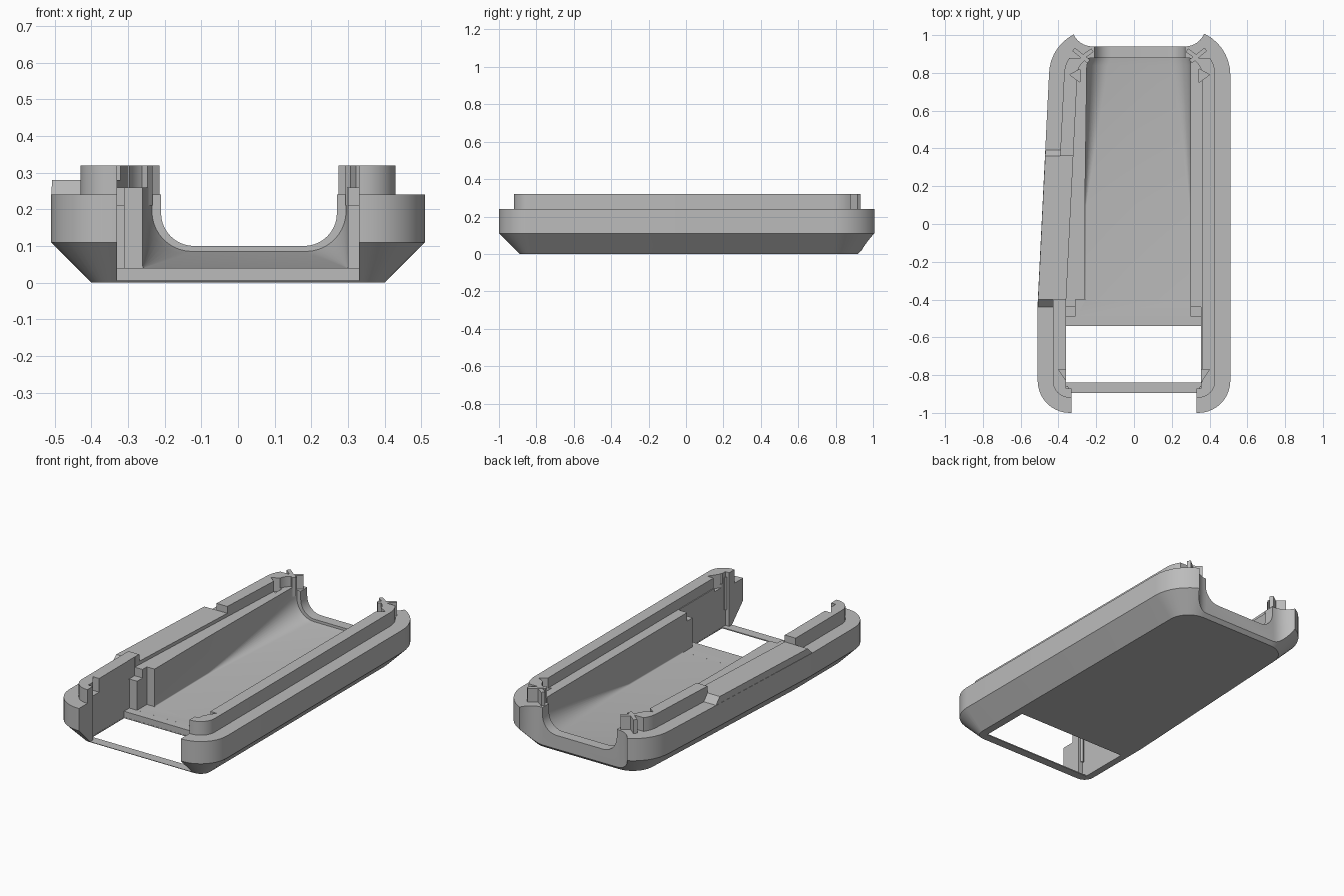
import bpy, bmesh
from math import sin, cos, pi, radians, hypot

old = bpy.data.objects.get("Cube")
if old:
    bpy.data.objects.remove(old, do_unlink=True)

grey = bpy.data.materials.new("plain grey")
grey.use_nodes = True
grey.diffuse_color = (0.5, 0.5, 0.5, 1)
for node in grey.node_tree.nodes:
    if node.type == 'BSDF_PRINCIPLED':
        node.inputs["Base Color"].default_value = (0.5, 0.5, 0.5, 1)


def loft(name, rings):
    """Closed solid through a list of equal point rings."""
    bm = bmesh.new()
    vs = [[bm.verts.new(p) for p in ring] for ring in rings]
    n = len(rings[0])
    bm.faces.new(vs[0])
    bm.faces.new(vs[-1])
    for a, b in zip(vs, vs[1:]):
        for i in range(n):
            j = (i + 1) % n
            bm.faces.new((a[i], a[j], b[j], b[i]))
    bmesh.ops.recalc_face_normals(bm, faces=bm.faces)
    mesh = bpy.data.meshes.new(name)
    bm.to_mesh(mesh)
    bm.free()
    mesh.materials.append(grey)
    ob = bpy.data.objects.new(name, mesh)
    bpy.context.collection.objects.link(ob)
    return ob


def prism(name, pts, z0, z1):
    return loft(name, [[(x, y, z) for x, y in pts] for z in (z0, z1)])


def box(name, x0, x1, y0, y1, z0, z1):
    return prism(name, [(x0, y0), (x1, y0), (x1, y1), (x0, y1)], z0, z1)


def bar(name, p, q, width, z0, z1):
    """Thin upright plate between two plan points."""
    dx, dy = q[0] - p[0], q[1] - p[1]
    k = width / 2 / hypot(dx, dy)
    nx, ny = -dy * k, dx * k
    pts = [(p[0] + nx, p[1] + ny), (p[0] - nx, p[1] - ny),
           (q[0] - nx, q[1] - ny), (q[0] + nx, q[1] + ny)]
    return prism(name, pts, z0, z1)


def combine(target, tool, operation='DIFFERENCE'):
    mod = target.modifiers.new("join", 'BOOLEAN')
    mod.operation = operation
    mod.solver = 'EXACT'
    mod.object = tool
    bpy.context.view_layer.objects.active = target
    bpy.ops.object.modifier_apply(modifier=mod.name)
    bpy.data.objects.remove(tool, do_unlink=True)


def arc(cx, cy, r, start, end, steps=10):
    return [(cx + r * cos(start + (end - start) * i / steps),
             cy + r * sin(start + (end - start) * i / steps))
            for i in range(steps + 1)]


def outline(inset):
    """Plan of the case: rounded corners, one flank tapering to the back."""
    return (arc(0.34, -0.83, 0.17 - inset, -pi / 2, 0)
            + arc(0.27, 0.79, 0.24 - inset, 0, pi / 2)
            + arc(-0.21, 0.79, 0.24 - inset, pi / 2, pi)
            + [(-0.51 + inset, -0.42)]
            + arc(-0.34, -0.83, 0.17 - inset, pi, 1.5 * pi))


def u_section(y, x0, x1, z, r):
    """Upright U profile with rounded lower corners."""
    pts = ([(x0, 0.6)] + arc(x0 + r, z + r, r, pi, 1.5 * pi)
           + arc(x1 - r, z + r, r, 1.5 * pi, 2 * pi) + [(x1, 0.6)])
    return [(x, y, h) for x, h in pts]


def flank_x(y):
    return -0.509 + 0.06 * max(0, y + 0.42) / 1.21


# Outer shell with sloping lower flanks
shell = loft("case_shell", [[(x, y, z) for x, y in outline(d)]
                            for d, z in ((0.11, 0), (0, 0.11), (0, 0.24))])

# Raised lip, lowered along the middle of one flank
lip = prism("lip", outline(0.08), 0.2, 0.32)
combine(lip, box("lip_gap", -0.7, -0.2, -0.40, 0.36, 0.28, 0.6))
combine(lip, box("lip_back_cut", -0.7, 0.7, 0.88, 1.2, 0.1, 0.6))
combine(shell, lip, 'UNION')

# Flat pad on the tapered flank
pad = loft("side_pad", [
    [(flank_x(a), a, z), (-0.30, a, z), (-0.30, b, z), (flank_x(b), b, z)]
    for a, b, z in ((-0.45, 0.40, 0.23), (-0.40, 0.36, 0.28))])
combine(shell, pad, 'UNION')

# Inner ledge below the lip
combine(shell, prism("ledge_cut", outline(0.15), 0.26, 0.6))

# Main cavity: square at the front, rounded and shallower at the back
combine(shell, loft("cavity", [
    u_section(-0.41, -0.26, 0.30, 0.04, 0.005),
    u_section(0.10, -0.26, 0.30, 0.042, 0.008),
    u_section(0.84, -0.25, 0.30, 0.08, 0.11),
    u_section(0.88, -0.235, 0.295, 0.085, 0.11)]))

# Front bay, window in the floor and open mouth with a thin sill
combine(shell, box("bay", -0.36, 0.355, -0.87, -0.539, 0.006, 0.6))
combine(shell, box("bay_floor", -0.36, 0.355, -0.55, -0.49, 0.04, 0.6))
combine(shell, box("window", -0.359, 0.354, -0.84, -0.54, -0.1, 0.1))
combine(shell, box("mouth", -0.33, 0.33, -1.2, -0.85, 0.006, 0.6))
combine(shell, box("bay_throat", -0.31, 0.30, -0.50, -0.40, 0.0401, 0.6))
combine(shell, box("post_top", -0.361, 0.356, -0.50, -0.44, 0.21, 0.6))

# Rounded notch in the back wall, flaring outward
combine(shell, loft("back_notch", [u_section(y, -0.21, 0.27, 0.1, 0.09)
                                   for y in (0.82, 1.2)]))
flare = ([(-0.33, 1.2)] + arc(-0.22, 1.05, 0.11, pi, 1.5 * pi)
         + arc(0.27, 1.05, 0.11, 1.5 * pi, 2 * pi) + [(0.38, 1.2)])
combine(shell, prism("back_flare", flare, -0.1, 0.6))

# Corner nicks in the lip and small catches, on both sides
for side, label in ((1, "left"), (-1, "right")):
    def at(x, y):
        return (0.03 + side * (x - 0.03), y)
    combine(shell, prism("front_nick", [(side * 0.345, -0.77), (side * 0.40, -0.77),
                                        (side * 0.345, -0.85)], 0.24, 0.6))
    combine(shell, prism("back_nick", [at(0.345, 0.75), at(0.40, 0.79),
                                       at(0.345, 0.82)], 0.24, 0.6))
    bar(label + "_back_catch_long", at(0.38, 0.925), at(0.30, 0.86), 0.022, 0.21, 0.32)
    bar(label + "_back_catch_short", at(0.28, 0.92), at(0.33, 0.885), 0.022, 0.21, 0.319)
    bar(label + "_front_catch", (side * 0.338, -0.905), (side * 0.358, -0.86),
        0.015, 0.1, 0.29)

# Smooth the rounded corners and keep the edges crisp
bpy.ops.object.select_all(action='DESELECT')
shell.select_set(True)
bpy.context.view_layer.objects.active = shell
bpy.ops.object.shade_smooth_by_angle(angle=radians(25))
